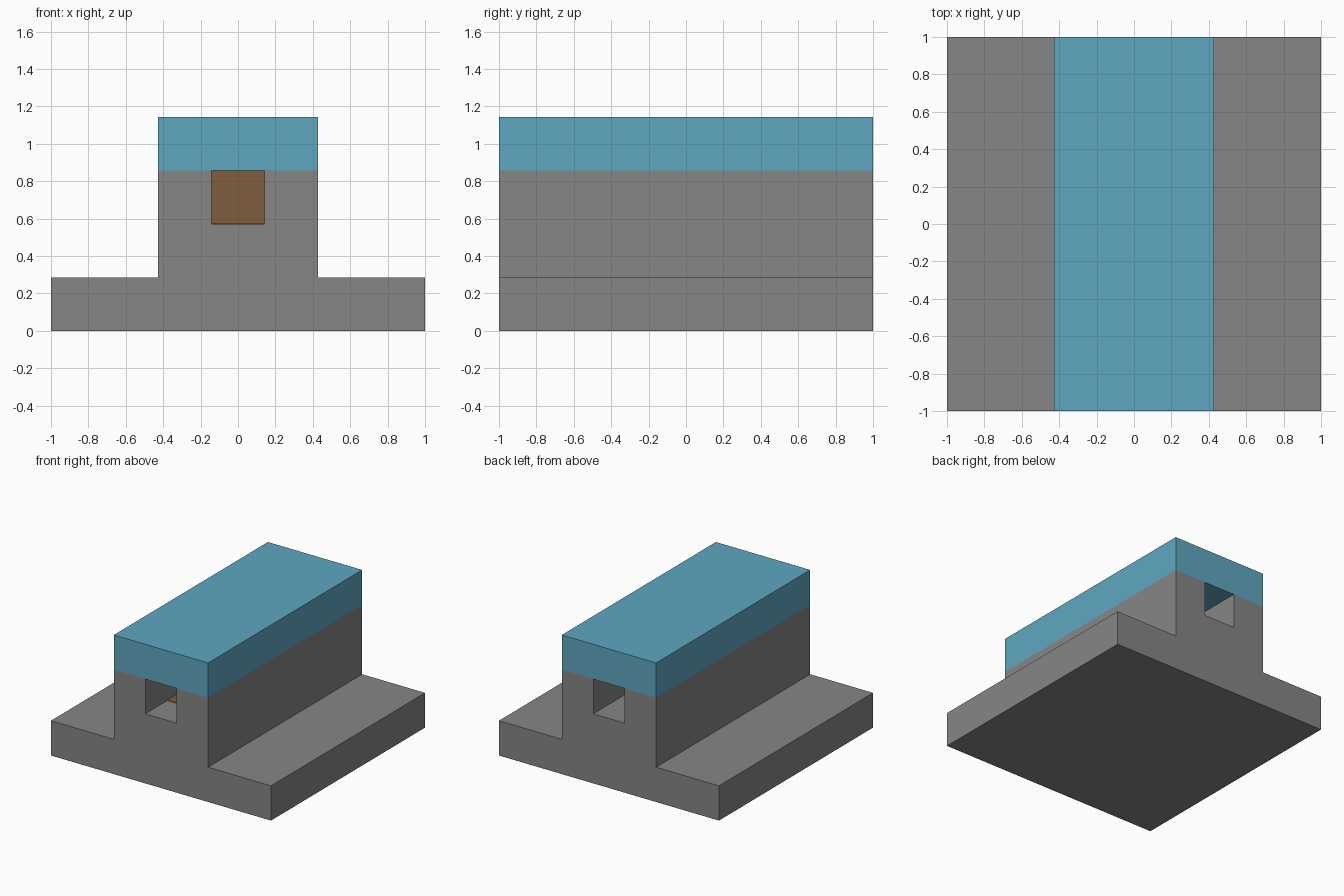
import bpy
import bmesh

U = 2 / 7      # one building block

cube = bpy.data.objects.get("Cube")
if cube:
    bpy.data.objects.remove(cube, do_unlink=True)


def material(name, rgb):
    m = bpy.data.materials.new(name)
    m.use_nodes = True
    col = (*rgb, 1)
    m.diffuse_color = col
    m.node_tree.nodes["Principled BSDF"].inputs["Base Color"].default_value = col
    return m


def extrusion(name, profile, y0, y1, mat):
    """Extrude an x-z profile, given in blocks, along y."""
    bm = bmesh.new()
    face = bm.faces.new([bm.verts.new((x * U, y0 * U, z * U)) for x, z in profile])
    out = bmesh.ops.extrude_face_region(bm, geom=[face])
    verts = [v for v in out["geom"] if isinstance(v, bmesh.types.BMVert)]
    bmesh.ops.translate(bm, verts=verts, vec=(0, (y1 - y0) * U, 0))
    bmesh.ops.recalc_face_normals(bm, faces=bm.faces)
    mesh = bpy.data.meshes.new(name)
    bm.to_mesh(mesh)
    bm.free()
    mesh.materials.append(mat)
    obj = bpy.data.objects.new(name, mesh)
    bpy.context.collection.objects.link(obj)
    return obj


def rectangle(half, z0, z1):
    return [(-half, z0), (half, z0), (half, z1), (-half, z1)]


stone = material("stone grey", (0.238, 0.238, 0.238))
blue = material("roof blue", (0.112, 0.386, 0.533))
brown = material("wood brown", (0.216, 0.112, 0.051))

# Stepped body with an open channel, mirrored about the centre
right_half = [(3.5, 0), (3.5, 1), (1.5, 1), (1.5, 3), (0.5, 3), (0.5, 2)]
left_half = [(-x, z) for x, z in reversed(right_half)]
extrusion("stepped_body", right_half + left_half, -3.5, 3.5, stone)

# Roof slab closing the channel into a tunnel
extrusion("roof_slab", rectangle(1.5, 3, 4), -3.5, 3.5, blue)

# Wooden block inside the tunnel and the wooden floor in front of it
extrusion("tunnel_block", rectangle(0.5, 2, 3), -0.5, 0.5, brown)
extrusion("tunnel_floor", rectangle(0.5, 2, 2.015), -2.5, -0.5, brown)
